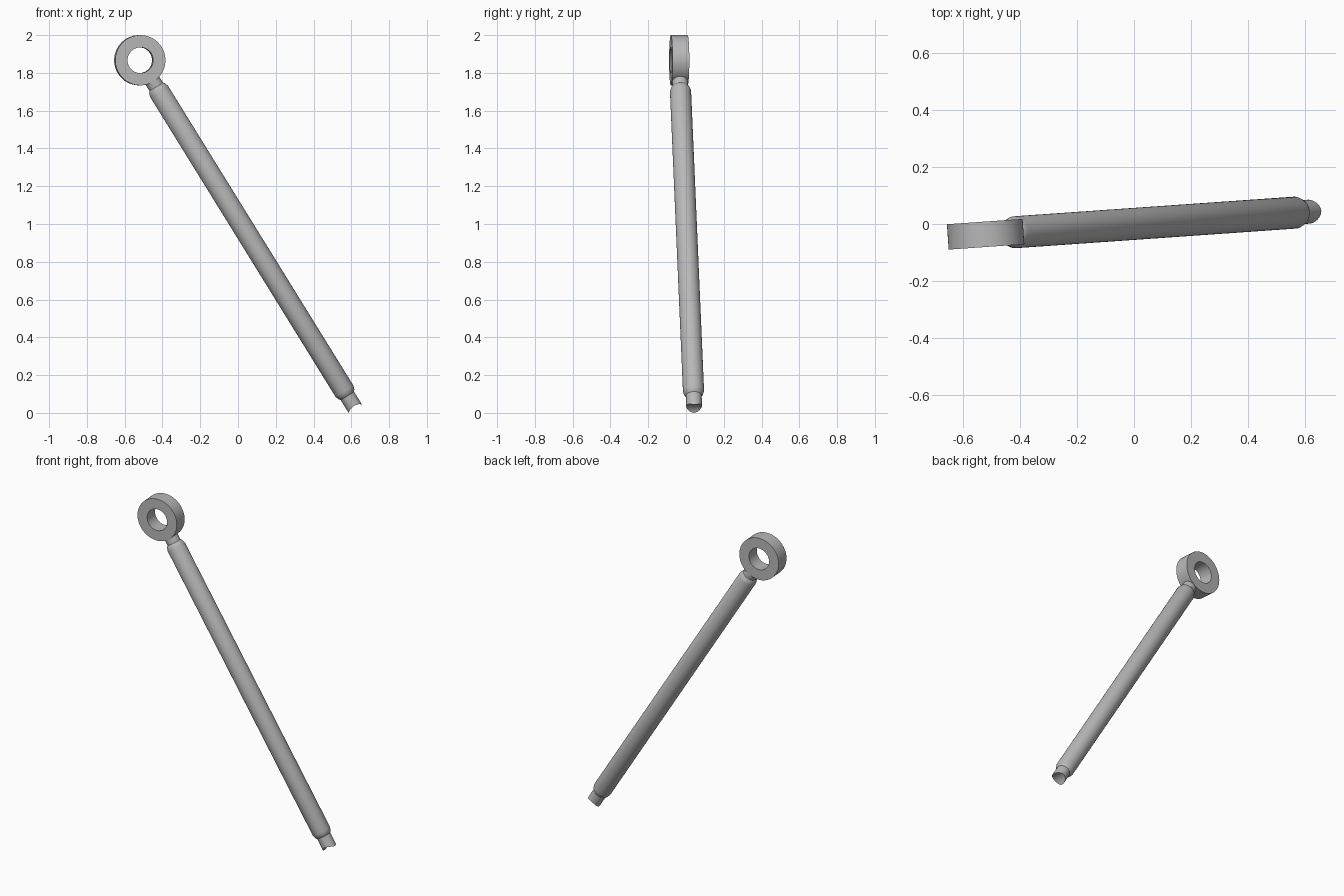
import bpy, bmesh, math
from mathutils import Matrix, Vector

if "Cube" in bpy.data.objects:
    bpy.data.objects.remove(bpy.data.objects["Cube"], do_unlink=True)

steel = bpy.data.materials.new("grey_steel")
steel.use_nodes = True
grey = (0.48, 0.48, 0.48, 1)
steel.diffuse_color = grey
steel.node_tree.nodes["Principled BSDF"].inputs["Base Color"].default_value = grey

# Shared frame: eye centre, rod direction and eye axis
centre = Vector((-0.52, -0.036, 1.867))
yaw = math.radians(4)
eye_axis = Vector((math.sin(yaw), -math.cos(yaw), 0))
rod_axis = Vector((0.527 * math.cos(yaw), 0.527 * math.sin(yaw), -0.85)).normalized()
across = eye_axis.cross(rod_axis)


def frame(x, y, z):
    m = Matrix((x, y, z)).transposed().to_4x4()
    m.translation = centre
    return m


def lathe(name, profile, matrix, sides, closed=False):
    """Spin (radius, height) points about local z; height may be a function of x."""
    bm = bmesh.new()
    rings = []
    for r, h in profile:
        ring = []
        for i in range(sides):
            a = math.tau * i / sides
            x, y = r * math.cos(a), r * math.sin(a)
            ring.append(bm.verts.new((x, y, h(x) if callable(h) else h)))
        rings.append(ring)
    pairs = list(zip(rings, rings[1:]))
    if closed:
        pairs.append((rings[-1], rings[0]))
    for lo, hi in pairs:
        for i in range(sides):
            j = (i + 1) % sides
            bm.faces.new((lo[i], lo[j], hi[j], hi[i]))
    bmesh.ops.remove_doubles(bm, verts=bm.verts, dist=1e-5)
    bmesh.ops.recalc_face_normals(bm, faces=bm.faces)
    mesh = bpy.data.meshes.new(name)
    bm.to_mesh(mesh)
    bm.free()
    mesh.materials.append(steel)
    obj = bpy.data.objects.new(name, mesh)
    bpy.context.collection.objects.link(obj)
    obj.matrix_world = matrix
    bpy.ops.object.select_all(action="DESELECT")
    obj.select_set(True)
    bpy.context.view_layer.objects.active = obj
    bpy.ops.object.shade_smooth_by_angle(angle=math.radians(30))
    return obj


# Mounting eye
outer, inner, half = 0.133, 0.068, 0.0445
lathe("mounting_eye", [(inner, -half), (outer, -half), (outer, half), (inner, half)],
      frame(rod_axis, across, eye_axis), 64, closed=True)

# Rod with narrower necks, rounded shoulders and a saddle-cut lower end
neck, body, cut = 0.042, 0.056, 0.06
tip = 2.17 + math.sqrt(cut ** 2 - neck ** 2)


def saddle(x):
    return tip - math.sqrt(cut ** 2 - x ** 2)


profile = [(0, 0.11), (neck, 0.11), (neck, 0.165), (0.05, 0.175), (body, 0.195),
           (body, 2.06), (0.05, 2.08), (neck, 2.09)]
profile += [(neck * k / 6, saddle) for k in range(6, -1, -1)]
lathe("strut_rod", profile, frame(across, eye_axis, rod_axis), 48)
